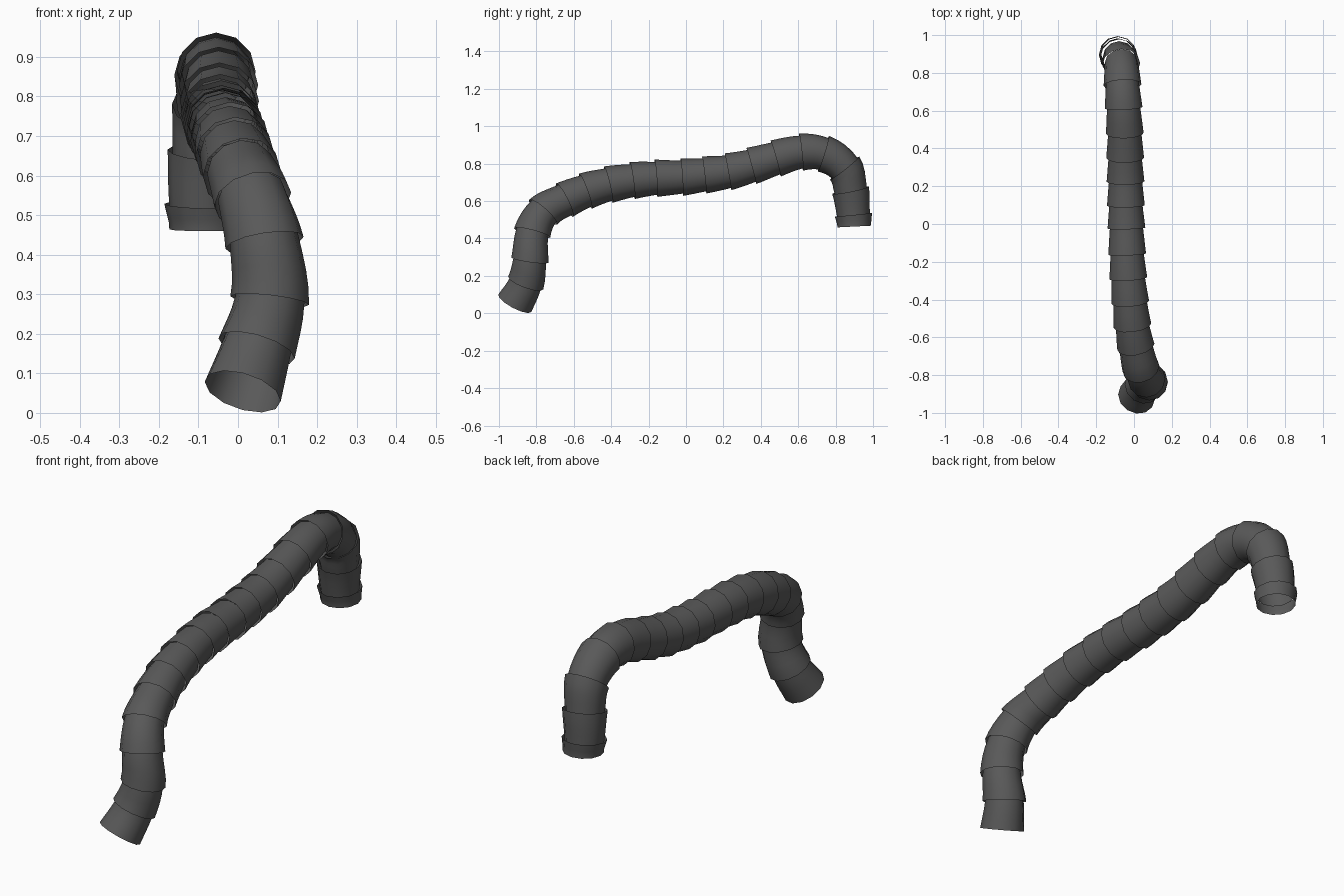
import bpy, bmesh, math
from mathutils import Vector

if "Cube" in bpy.data.objects:
    bpy.data.objects.remove(bpy.data.objects["Cube"])

SIDES, STEPS = 12, 4
R_MOUTH, R_NECK = 0.1, 0.088

# centres of the flared mouths along the hose, last point is the open tail
PATH = [Vector(p) for p in (
    (0.012, -0.915, 0.054), (0.047, -0.857, 0.163), (0.080, -0.835, 0.284),
    (0.067, -0.822, 0.430), (0.037, -0.765, 0.540), (0.010, -0.650, 0.605),
    (-0.008, -0.538, 0.653), (-0.020, -0.415, 0.688), (-0.030, -0.287, 0.710),
    (-0.036, -0.160, 0.722), (-0.040, -0.022, 0.728), (-0.043, 0.098, 0.740),
    (-0.045, 0.225, 0.757), (-0.047, 0.350, 0.788), (-0.049, 0.480, 0.828),
    (-0.055, 0.615, 0.862), (-0.061, 0.735, 0.853), (-0.067, 0.848, 0.776),
    (-0.078, 0.880, 0.658), (-0.086, 0.895, 0.527), (-0.083, 0.900, 0.464))]

# direction of each mouth, leaning towards the incoming stretch
chords = [(b - a).normalized() for a, b in zip(PATH, PATH[1:])]
DIRS = [chords[0]]
DIRS += [(a * 0.57 + b * 0.43).normalized() for a, b in zip(chords, chords[1:])]
DIRS.append(Vector((0, 0.05, -1)).normalized())

mat = bpy.data.materials.new("dark_rubber")
mat.diffuse_color = (0.1, 0.1, 0.1, 1)
mat.use_nodes = True
mat.node_tree.nodes["Principled BSDF"].inputs["Base Color"].default_value = mat.diffuse_color


def ring(bm, centre, direction, radius):
    side = Vector((1, 0, 0))
    u = (side - direction * side.dot(direction)).normalized()
    v = direction.cross(u)
    return [bm.verts.new(centre + radius * (u * math.cos(a) + v * math.sin(a)))
            for a in (2 * math.pi * k / SIDES for k in range(SIDES))]


def segment(i):
    """Open tapered sleeve that tucks into the mouth of the next one."""
    a, b, da, db = PATH[i], PATH[i + 1], DIRS[i], DIRS[i + 1]
    length = (b - a).length
    bm = bmesh.new()
    rings = []
    for s in range(STEPS + 1):
        t = s / STEPS
        h = t * t * (3 - 2 * t)
        pos = (a * (1 - h) + b * h + da * length * t * (1 - t) ** 2
               - db * length * t * t * (1 - t))
        rings.append(ring(bm, pos, da.lerp(db, t).normalized(),
                          R_MOUTH + (R_NECK - R_MOUTH) * t))
    if i < len(PATH) - 2:
        rings.append(ring(bm, b + db * 0.015, db, R_NECK - 0.001))
    else:
        for v in rings[-1]:
            v.co = b + (v.co - b) * 1.03
    for r0, r1 in zip(rings, rings[1:]):
        for k in range(SIDES):
            n = (k + 1) % SIDES
            bm.faces.new((r0[k], r0[n], r1[n], r1[k]))
    name = f"hose_segment_{i + 1:02d}"
    mesh = bpy.data.meshes.new(name)
    bm.to_mesh(mesh)
    bm.free()
    mesh.materials.append(mat)
    obj = bpy.data.objects.new(name, mesh)
    bpy.context.collection.objects.link(obj)
    obj.select_set(True)
    bpy.context.view_layer.objects.active = obj


# overlapping hose segments
for i in range(len(PATH) - 1):
    segment(i)
bpy.ops.object.shade_smooth_by_angle(angle=math.radians(40))
